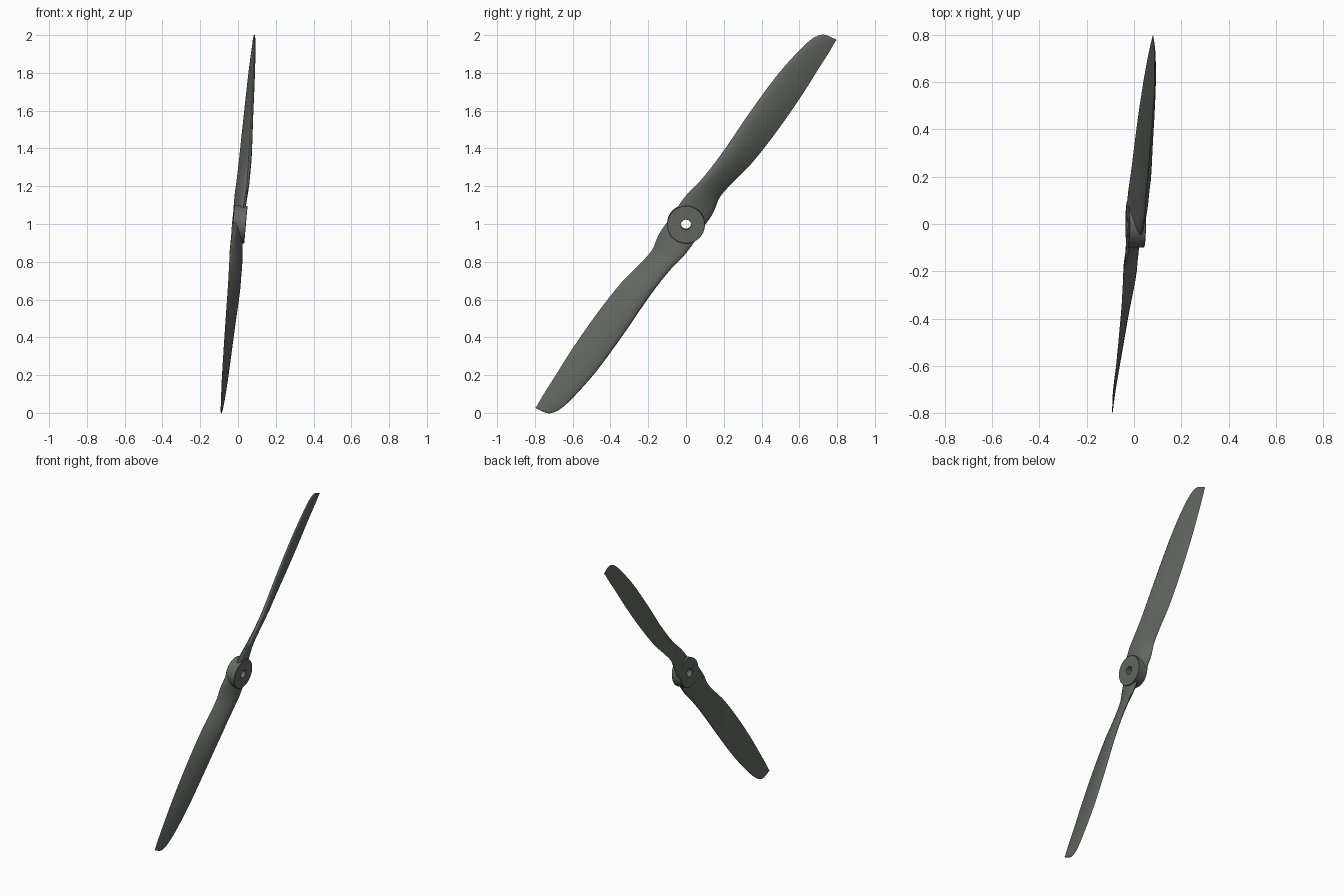
import bpy, bmesh, math
from mathutils import Matrix

if "Cube" in bpy.data.objects:
    bpy.data.objects.remove(bpy.data.objects["Cube"])

TILT = math.radians(5)           # shaft leans slightly
DIR = math.atan2(0.792, 0.61)    # blade direction seen from the right
PLACE = Matrix.Translation((0, 0, 1)) @ Matrix.Rotation(TILT, 4, 'Y')

mat = bpy.data.materials.new("olive_grey")
mat.diffuse_color = (0.13, 0.14, 0.12, 1)
mat.use_nodes = True
mat.node_tree.nodes["Principled BSDF"].inputs["Base Color"].default_value = mat.diffuse_color

# blade stations: radius, leading c, trailing c, leading x, trailing x, thickness
STATIONS = [
    (0.0, -.088, .080, .020, -.020, .050),
    (.08, -.093, .084, .022, -.020, .050),
    (.143, -.092, .077, .026, -.026, .045),
    (.22, -.082, .057, .028, -.030, .042),
    (.327, -.078, .064, .026, -.028, .036),
    (.453, -.081, .080, .024, -.025, .032),
    (.66, -.093, .083, .018, -.022, .026),
    (.90, -.099, .072, .012, -.018, .020),
    (1.08, -.088, .055, .007, -.014, .014),
    (1.18, -.071, .046, .002, -.010, .010),
    (1.225, -.048, .040, -.001, -.008, .008),
    (1.245, -.022, .037, -.003, -.007, .006),
    (1.257, .030, .038, -.006, -.007, .003)]


def smooth_stations(sub=5):
    """Hermite interpolation through the stations."""
    n, out = len(STATIONS), []

    def slope(i, k):
        a, b = STATIONS[max(i - 1, 0)], STATIONS[min(i + 1, n - 1)]
        return (b[k] - a[k]) / (b[0] - a[0])
    for i in range(n - 1):
        p, q = STATIONS[i], STATIONS[i + 1]
        h = q[0] - p[0]
        for j in range(sub):
            t = j / sub
            row = [p[0] + h * t]
            for k in range(1, 6):
                row.append((2*t**3 - 3*t*t + 1) * p[k] + (t**3 - 2*t*t + t) * h * slope(i, k)
                           + (3*t*t - 2*t**3) * q[k] + (t**3 - t*t) * h * slope(i + 1, k))
            out.append(row)
    return out + [list(STATIONS[-1])]


def section(row, half=12):
    """Rounded at the root, flat-bottomed aerofoil further out."""
    r, cl, cr, xl, xr, t = row
    w = min(max((r - .08) / .3, 0), 1)
    pts = []
    for k in range(2 * half):
        a = math.pi * k / half
        s = (1 - math.cos(a)) / 2
        foil = 2.6 * math.sqrt(s) * (1 - s)
        f = t * ((1 - w) * math.sin(a if a < math.pi else 2*math.pi - a) + w * foil)
        off = f * (.5 + .35 * w) if k <= half else -f * (.5 - .35 * w)
        pts.append((xl + (xr - xl) * s + off, cl + (cr - cl) * s))
    return pts


def finish(name, bm):
    bmesh.ops.recalc_face_normals(bm, faces=bm.faces)
    me = bpy.data.meshes.new(name)
    bm.to_mesh(me)
    bm.free()
    me.materials.append(mat)
    ob = bpy.data.objects.new(name, me)
    bpy.context.collection.objects.link(ob)
    ob.matrix_world = PLACE
    return ob


def smooth(ob):
    bpy.ops.object.select_all(action='DESELECT')
    ob.select_set(True)
    bpy.context.view_layer.objects.active = ob
    bpy.ops.object.shade_smooth_by_angle(angle=math.radians(40))


def make_blade(name, sign):
    bm = bmesh.new()
    rings = []
    for row in smooth_stations():
        ring = []
        for x, c in section(row):
            y = sign * (row[0] * math.cos(DIR) + c * math.sin(DIR))
            z = sign * (row[0] * math.sin(DIR) - c * math.cos(DIR)) / math.cos(TILT)
            ring.append(bm.verts.new((x, y, z)))
        rings.append(ring)
    n = len(rings[0])
    for a, b in zip(rings, rings[1:]):
        for i in range(n):
            bm.faces.new((a[i], a[(i + 1) % n], b[(i + 1) % n], b[i]))
    bm.faces.new(rings[0])
    bm.faces.new(rings[-1])
    return finish(name, bm)


def make_hub():
    """Turned ring with a shaft hole and slightly bevelled rims."""
    prof = [(-.028, .027), (-.028, .098), (-.026, .1), (.040, .1), (.042, .098), (.042, .027)]
    bm, n = bmesh.new(), 64
    rings = [[bm.verts.new((x, r * math.cos(2*math.pi*i/n), r * math.sin(2*math.pi*i/n)))
              for x, r in prof] for i in range(n)]
    for i in range(n):
        a, b = rings[i], rings[(i + 1) % n]
        for k in range(len(prof)):
            m = (k + 1) % len(prof)
            bm.faces.new((a[k], a[m], b[m], b[k]))
    return finish("hub", bm)


# shaft hole cutter
bm = bmesh.new()
bmesh.ops.create_cone(bm, cap_ends=True, segments=64, radius1=.028, radius2=.028, depth=.4,
                      matrix=Matrix.Rotation(math.pi / 2, 4, 'Y'))
cutter = finish("hole_cutter", bm)
cutter.hide_render = True

# two blades, the second turned half way round the shaft
for name, sign in (("upper_blade", 1), ("lower_blade", -1)):
    ob = make_blade(name, sign)
    mod = ob.modifiers.new("shaft_hole", 'BOOLEAN')
    mod.operation, mod.object, mod.solver = 'DIFFERENCE', cutter, 'EXACT'
    bpy.context.view_layer.objects.active = ob
    bpy.ops.object.modifier_apply(modifier=mod.name)
    smooth(ob)

bpy.data.objects.remove(cutter)
smooth(make_hub())
